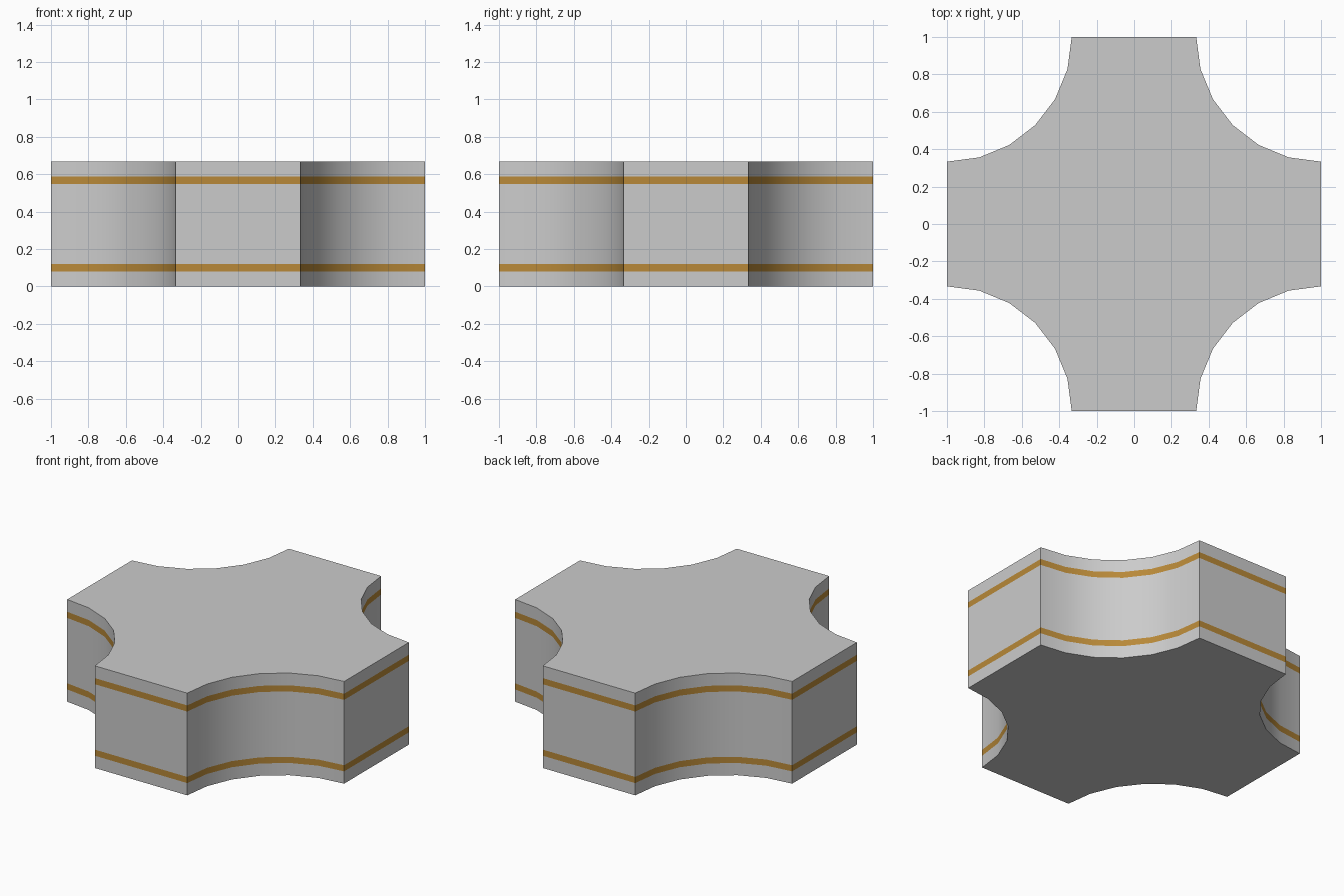
import bpy, bmesh
from math import sin, cos, pi, radians

if "Cube" in bpy.data.objects:
    bpy.data.objects.remove(bpy.data.objects["Cube"])

R = 2 / 3      # radius of the corner scoops
H = 2 / 3      # height
SEG = 6        # sides per scoop
STRIPES = [(0.08, 0.12), (H - 0.12, H - 0.08)]


def outline():
    """Counter-clockwise square with a quarter circle scooped from each corner."""
    pts = []
    for q in range(4):
        c, s = [(1, 0), (0, 1), (-1, 0), (0, -1)][q]
        for i in range(SEG + 1):
            a = i / SEG * pi / 2
            x, y = 1 - R * sin(a), 1 - R * cos(a)
            pts.append((x * c - y * s, x * s + y * c))
    return pts


def build(name, spans, caps=False, colour=None):
    """Wall strips following the outline over each z span, optionally capped."""
    bm = bmesh.new()
    pts = outline()
    n = len(pts)
    rings = []
    for z0, z1 in spans:
        lo, hi = [[bm.verts.new((x, y, z)) for x, y in pts] for z in (z0, z1)]
        rings += [lo, hi]
        for i in range(n):
            j = (i + 1) % n
            bm.faces.new((lo[i], lo[j], hi[j], hi[i]))
    if caps:
        bm.faces.new(rings[0][::-1])
        bm.faces.new(rings[-1])
    me = bpy.data.meshes.new(name)
    bm.to_mesh(me)
    bm.free()
    ob = bpy.data.objects.new(name, me)
    bpy.context.collection.objects.link(ob)
    if colour:
        mat = bpy.data.materials.new(name)
        mat.diffuse_color = colour
        mat.use_nodes = True
        mat.node_tree.nodes["Principled BSDF"].inputs["Base Color"].default_value = mat.diffuse_color
        me.materials.append(mat)
    bpy.ops.object.select_all(action='DESELECT')
    ob.select_set(True)
    bpy.context.view_layer.objects.active = ob
    bpy.ops.object.shade_smooth_by_angle(angle=radians(35))


# Grey body, with the wall left open where the flush stripes sit
build("body", [(0, STRIPES[0][0]), (STRIPES[0][1], STRIPES[1][0]),
               (STRIPES[1][1], H)], caps=True)

# Two golden stripes around the wall
for label, span in zip(("lower_stripe", "upper_stripe"), STRIPES):
    build(label, [span], colour=(0.48, 0.25, 0.04, 1))
